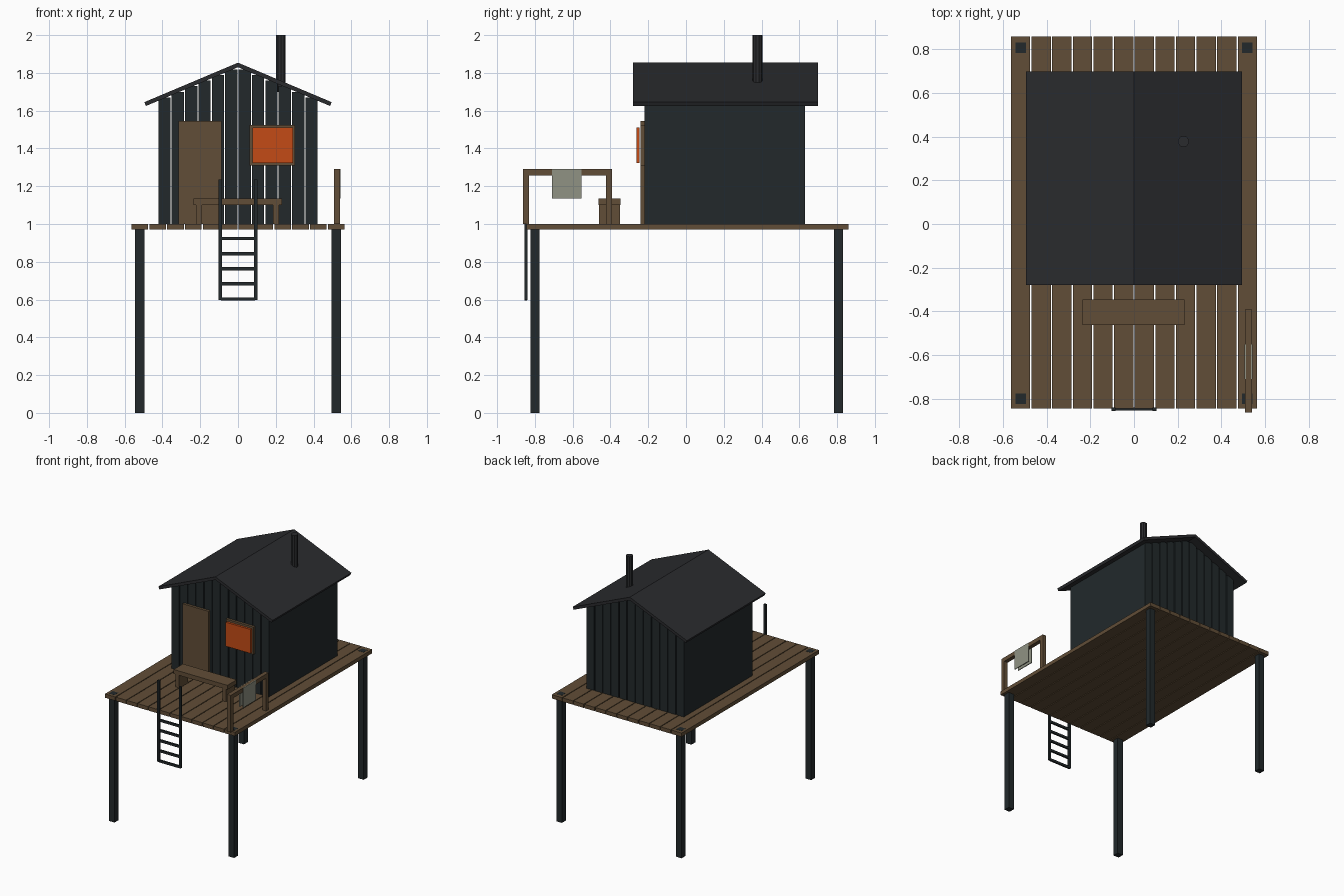
import bpy, bmesh, math

if "Cube" in bpy.data.objects:
    bpy.data.objects.remove(bpy.data.objects["Cube"])


def mat(name, rgb):
    m = bpy.data.materials.new(name)
    m.diffuse_color = (*rgb, 1)
    m.use_nodes = True
    m.node_tree.nodes["Principled BSDF"].inputs["Base Color"].default_value = m.diffuse_color
    return m


WOOD = mat("brown_wood", (0.12, 0.075, 0.038))
DARK = mat("dark_boards", (0.016, 0.022, 0.024))
ROOF = mat("dark_roof", (0.023, 0.024, 0.027))
GLOW = mat("orange_glass", (0.55, 0.07, 0.008))
CLOTH = mat("pale_cloth", (0.28, 0.29, 0.23))


def finish(name, bm, material):
    bmesh.ops.recalc_face_normals(bm, faces=bm.faces)
    me = bpy.data.meshes.new(name)
    bm.to_mesh(me)
    bm.free()
    ob = bpy.data.objects.new(name, me)
    me.materials.append(material)
    bpy.context.collection.objects.link(ob)
    return ob


def prism(name, profile, y0, y1, material):
    """Extrude an (x, z) profile along y."""
    bm = bmesh.new()
    face = bm.faces.new([bm.verts.new((x, y0, z)) for x, z in profile])
    ext = bmesh.ops.extrude_face_region(bm, geom=[face])
    verts = [v for v in ext["geom"] if isinstance(v, bmesh.types.BMVert)]
    bmesh.ops.translate(bm, verts=verts, vec=(0, y1 - y0, 0))
    return finish(name, bm, material)


def box(name, x0, x1, y0, y1, z0, z1, material):
    return prism(name, [(x0, z0), (x1, z0), (x1, z1), (x0, z1)], y0, y1, material)


# Deck planks
N = 12
pitch = 1.134 / N
for i in range(N):
    x = -0.567 + pitch * i
    box("deck_plank", x + 0.003, x + pitch - 0.003, -0.845, 0.86, 0.97, 1.0, WOOD)

# Stilts
for sx in (-1, 1):
    for y in (-0.80, 0.807):
        box("stilt", sx * 0.52 - 0.024, sx * 0.52 + 0.024, y - 0.024, y + 0.024, 0, 1.001, DARK)

# Gable wall boards, front and back, stepped under the roof
SLOPE = 0.422
pitch = 0.85 / N
for name, y0, y1 in (("front_board", -0.22, -0.195), ("back_board", 0.605, 0.63)):
    for i in range(N):
        x = -0.425 + pitch * i
        top = 1.834 - SLOPE * abs(x + pitch / 2)
        box(name, x + 0.003, x + pitch - 0.003, y0, y1, 1.0, top, DARK)

# Side walls, roof slopes
for s in (-1, 1):
    x0, x1 = sorted((s * 0.40, s * 0.422))
    box("side_wall", x0, x1, -0.218, 0.628, 1.0, 1.655, DARK)
    prism("roof_slope", [(0, 1.854), (s * 0.496, 1.645), (s * 0.487, 1.625), (0, 1.83)],
          -0.28, 0.698, ROOF)

# Chimney pipe
bm = bmesh.new()
bmesh.ops.create_cone(bm, cap_ends=True, segments=10, radius1=0.026, radius2=0.026, depth=0.30)
bmesh.ops.translate(bm, verts=bm.verts, vec=(0.227, 0.378, 1.85))
finish("chimney", bm, ROOF)

# Door and window
box("door", -0.314, -0.088, -0.24, -0.22, 1.0, 1.544, WOOD)
box("window_frame", 0.062, 0.303, -0.24, -0.22, 1.31, 1.525, WOOD)
box("window_glass", 0.077, 0.292, -0.263, -0.246, 1.324, 1.512, GLOW)

# Bench
box("bench_seat", -0.235, 0.232, -0.463, -0.347, 1.10, 1.134, WOOD)
for x in (-0.207, 0.202):
    box("bench_leg", x - 0.016, x + 0.016, -0.46, -0.35, 1.0, 1.10, WOOD)

# Drying rail with hanging cloth
for y in (-0.847, -0.408):
    box("rail_post", 0.509, 0.541, y - 0.016, y + 0.016, 1.0, 1.26, WOOD)
box("rail_top", 0.509, 0.541, -0.863, -0.392, 1.257, 1.29, WOOD)
for x in (0.507, 0.537):
    box("cloth_sheet", x, x + 0.006, -0.71, -0.553, 1.135, 1.291, CLOTH)

# Ladder
for s in (-1, 1):
    box("ladder_side", s * 0.094 - 0.009, s * 0.094 + 0.009, -0.856, -0.84, 0.597, 1.235, DARK)
for i in range(5):
    z = 0.603 + 0.08 * i
    box("ladder_rung", -0.09, 0.09, -0.855, -0.841, z - 0.009, z + 0.009, DARK)
